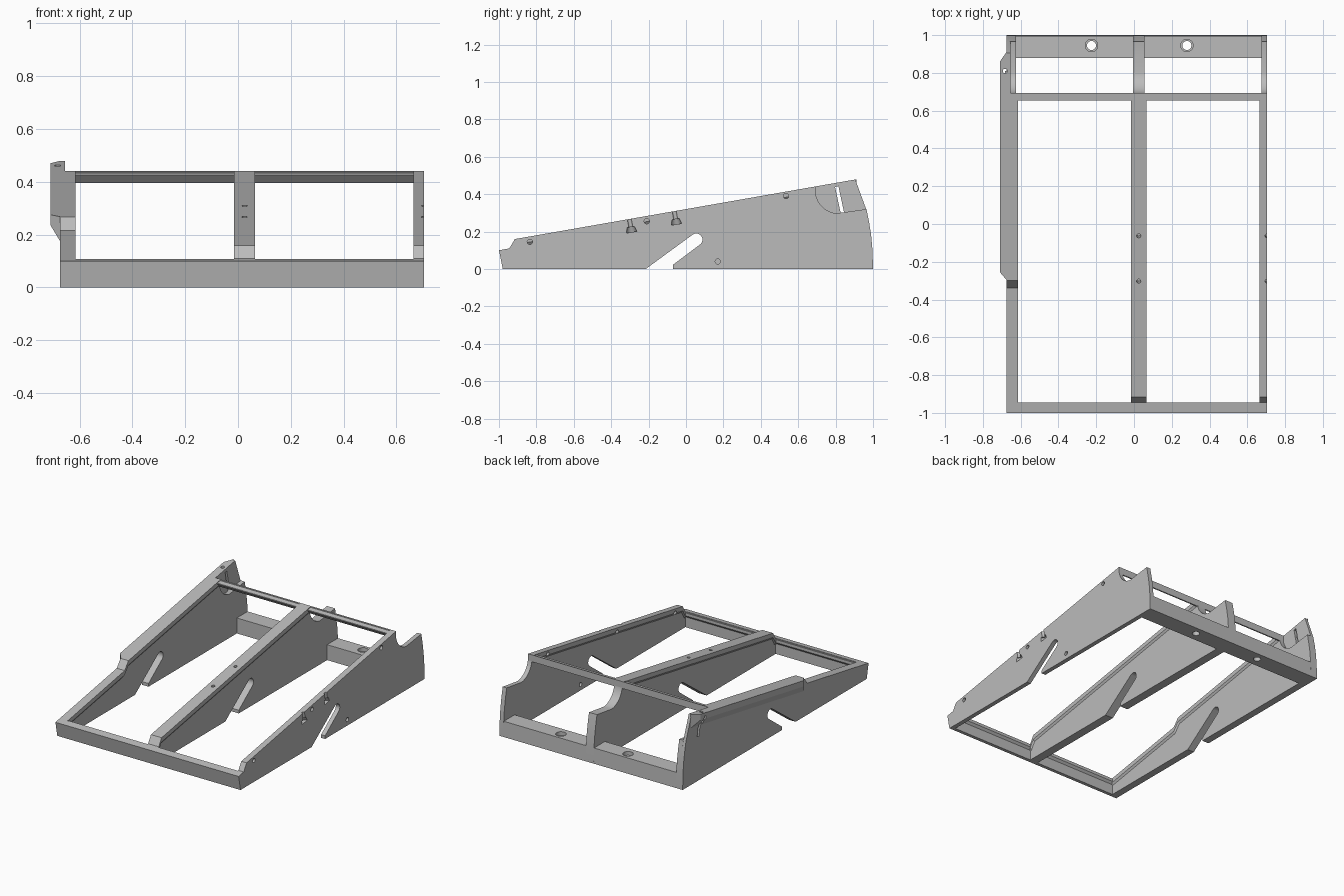
import bpy, bmesh
from math import sin, cos, radians, atan
from mathutils import Matrix, Vector

cube = bpy.data.objects.get("Cube")
if cube:
    bpy.data.objects.remove(cube, do_unlink=True)

grey = bpy.data.materials.new("light_grey")
grey.use_nodes = True
grey.diffuse_color = (0.5, 0.5, 0.5, 1)
grey.node_tree.nodes["Principled BSDF"].inputs["Base Color"].default_value = (0.5, 0.5, 0.5, 1)

SLOPE = 0.175
TILT = atan(SLOPE)


def high(y):
    return 0.16 + SLOPE * (y + 0.915)


def low(y):
    return 0.10 + SLOPE * (y + 1)


def finish(name, bm):
    bmesh.ops.recalc_face_normals(bm, faces=bm.faces)
    mesh = bpy.data.meshes.new(name)
    bm.to_mesh(mesh)
    bm.free()
    mesh.materials.append(grey)
    obj = bpy.data.objects.new(name, mesh)
    bpy.context.collection.objects.link(obj)
    return obj


def loft(name, rings):
    """Skin closed rings of points and cap both ends."""
    bm = bmesh.new()
    rows = [[bm.verts.new(p) for p in ring] for ring in rings]
    n = len(rows[0])
    for a, b in zip(rows, rows[1:]):
        for i in range(n):
            bm.faces.new((a[i], a[(i + 1) % n], b[(i + 1) % n], b[i]))
    bm.faces.new(rows[0])
    bm.faces.new(rows[-1][::-1])
    return finish(name, bm)


def prism(name, profile, x0, x1):
    return loft(name, [[(x, y, z) for y, z in profile] for x in (x0, x1)])


def sweep(name, section, path):
    return loft(name, [[(x, y, z + d) for x, d in section] for y, z in path])


def rod(centre, r1, r2, depth, axis="Z", tilt=0.0):
    bm = bmesh.new()
    turn = Matrix.Rotation(radians(90), 4, "Y") if axis == "X" else Matrix.Rotation(tilt, 4, "X")
    bmesh.ops.create_cone(bm, cap_ends=True, segments=24, radius1=r1, radius2=r2,
                          depth=depth, matrix=Matrix.Translation(centre) @ turn)
    return finish("cutter", bm)


def cut(obj, cutters):
    for c in cutters:
        c.hide_render = True
        mod = obj.modifiers.new("hole", "BOOLEAN")
        mod.operation = "DIFFERENCE"
        mod.solver = "EXACT"
        mod.object = c
    bpy.context.view_layer.update()
    graph = bpy.context.evaluated_depsgraph_get()
    mesh = bpy.data.meshes.new_from_object(obj.evaluated_get(graph))
    obj.modifiers.clear()
    obj.data = mesh
    for c in cutters:
        bpy.data.objects.remove(c, do_unlink=True)


def arc(cy, cz, r, a0, a1, steps):
    return [(cy + r * cos(radians(a0 + (a1 - a0) * i / steps)),
             cz + r * sin(radians(a0 + (a1 - a0) * i / steps))) for i in range(steps + 1)]


# Shared rib outline pieces
slot = [(-0.07, 0), (-0.07, 0.022)] + arc(0.055, 0.157, 0.033, -53, 127, 12) + [(-0.215, 0)]
foot = [(-0.98, 0), (-1, 0.10)]
scoop = [(0.692, high(0.692))] + arc(0.815, 0.42, 0.123, 180, 265, 10) + [(0.965, 0.32)]
back = [(0.979, 0.25), (0.99, 0.18), (0.997, 0.1), (1, 0)]
early_step = [(-0.945, low(-0.945)), (-0.915, high(-0.915))]
late_step = [(-0.34, low(-0.34)), (-0.3, high(-0.3))]
tall_end = [(0.905, high(0.905)), (0.965, 0.315)]

# Ribs
right_rib = prism("outer_rib", foot + early_step + scoop + back + slot, 0.675, 0.705)
middle_rib = prism("middle_rib", foot + early_step + scoop + back + slot, -0.005, 0.055)
inner_rib = prism("stepped_rib_inner", foot + late_step + scoop + back + slot, -0.656, -0.625)
tall_rib = prism("stepped_rib_tall", foot + late_step + tall_end + back + slot, -0.675, -0.655)


# Small overhanging lips along the rib tops
def lip(name, x_wall, x_edge, step):
    section = [(x_wall, 0), (x_edge, 0), (x_edge, -0.03), (x_wall, -0.045)]
    path = [(-0.97, low(-0.97))] + step + [(0.69, high(0.69))]
    return sweep(name, section, path)


right_lip = lip("outer_rib_lip", 0.676, 0.665, early_step)
middle_lips = [lip("middle_rib_lip_a", -0.004, -0.015, early_step),
               lip("middle_rib_lip_b", 0.054, 0.065, early_step)]
lip("stepped_rib_lip", -0.626, -0.615, late_step)

# Outer flange on the tall rib, with mitred ends
section = [(-0.674, 0), (-0.71, 0), (-0.71, -0.04), (-0.674, -0.093)]


def flange_ring(y_wall, y_edge):
    ys = (y_wall, y_edge, y_edge, y_wall)
    return [(x, y, high(y) + d) for (x, d), y in zip(section, ys)]


flange = loft("side_flange", [flange_ring(-0.297, -0.255), flange_ring(0.912, 0.86)])

# Cross members
prism("front_bar", [(-0.98, 0), (-1, 0.10), (-0.955, 0.108), (-0.955, 0.103), (-0.944, 0.105),
                    (-0.944, 0.085), (-0.957, 0.07), (-0.957, 0)], -0.675, 0.7045)
prism("top_rail", [(0.655, high(0.655) - 0.004), (0.655, 0.425), (0.685, 0.395), (0.694, 0.395),
                   (0.694, high(0.694)), (0.686, high(0.686)), (0.686, high(0.686) - 0.004)],
      -0.656, 0.7045)
rear_bar = prism("rear_bar", [(0.88, 0), (0.88, 0.105), (0.996, 0.105), (1, 0)], -0.66, 0.7045)
cut(rear_bar, [rod((x, 0.945, z), r, r, 0.2) for x in (-0.225, 0.28)
               for r, z in ((0.024, 0.05), (0.033, 0.18))])


# Screw holes: a shaft from the top and a flared seat
def screw(x, y, seat):
    top = Vector((x, y - 0.003, high(y)))
    down = Vector((0, sin(TILT), -cos(TILT)))
    parts = [rod(top + down * 0.02, 0.011, 0.011, 0.09, tilt=TILT)]
    if seat:
        parts.append(rod(top + down * 0.058, 0.028, 0.02, 0.028, tilt=TILT))
    return parts


pins = [(-0.835, 0.145), (0.535, 0.39), (-0.21, 0.255), (0.17, 0.04)]


def holes(x):
    return [rod((x, y, z), 0.014, 0.014, 0.2, axis="X") for y, z in pins]


cut(right_rib, holes(0.69) + [c for y in (-0.3, -0.06) for c in screw(0.705, y, True)])
cut(right_lip, holes(0.69))
cut(middle_rib, [c for y in (-0.3, -0.06) for c in screw(0.025, y, False)])

# Narrow tilted slot and vertical hole in the tall rib
for part in (tall_rib, flange):
    narrow = prism("cutter", [(0.797, 0.438), (0.815, 0.443), (0.845, 0.303), (0.827, 0.298)],
                   -0.75, -0.64)
    cut(part, [narrow, rod((-0.683, 0.81, 0.45), 0.012, 0.012, 0.14)])

# Smooth the curved faces while keeping edges crisp
for obj in bpy.context.collection.objects:
    if obj.type == "MESH" and obj.data.materials and obj.data.materials[0] == grey:
        obj.data.shade_smooth()
        obj.data.set_sharp_from_angle(angle=radians(25))
